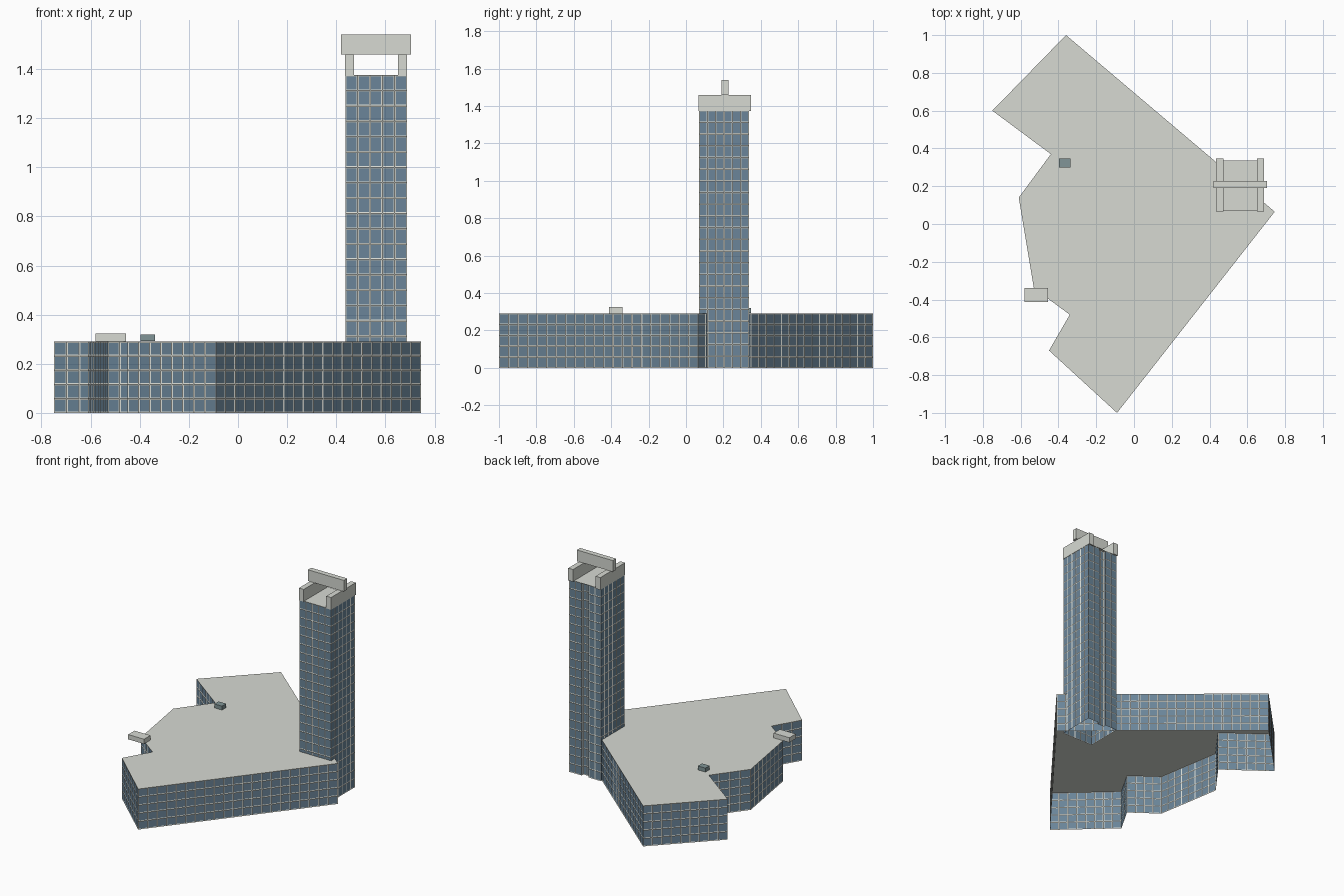
import bpy, bmesh
from mathutils import Vector

if "Cube" in bpy.data.objects:
    bpy.data.objects.remove(bpy.data.objects["Cube"])


def material(name, rgb):
    m = bpy.data.materials.new(name)
    m.diffuse_color = (*rgb, 1)
    m.use_nodes = True
    m.node_tree.nodes["Principled BSDF"].inputs["Base Color"].default_value = m.diffuse_color
    return m


concrete = material("pale concrete", (0.68, 0.70, 0.65))
glass = material("blue grey glass", (0.145, 0.235, 0.32))
teal = material("grey teal", (0.22, 0.30, 0.31))


def finish(bm, name, mats):
    mesh = bpy.data.meshes.new(name)
    bm.to_mesh(mesh)
    bm.free()
    for m in mats:
        mesh.materials.append(m)
    ob = bpy.data.objects.new(name, mesh)
    bpy.context.collection.objects.link(ob)
    return ob


def box(name, lo, hi, mat):
    bm = bmesh.new()
    bmesh.ops.create_cube(bm, size=1)
    for v in bm.verts:
        v.co = [l + (c + 0.5) * (h - l) for l, h, c in zip(lo, hi, v.co)]
    return finish(bm, name, [mat])


def window_wall(bm, a, b, height, cols, rows, frame):
    """One wall sheet of cells, each inset to a recessed pane."""
    a, b = Vector((*a, 0)), Vector((*b, 0))
    grid = [[bm.verts.new(a.lerp(b, i / cols) + Vector((0, 0, height * j / rows)))
             for i in range(cols + 1)] for j in range(rows + 1)]
    cells = [bm.faces.new((grid[j][i], grid[j][i + 1], grid[j + 1][i + 1], grid[j + 1][i]))
             for j in range(rows) for i in range(cols)]
    bm.normal_update()
    bmesh.ops.inset_individual(bm, faces=cells, thickness=frame, depth=-0.002)
    for f in cells:
        f.material_index = 1


def building(name, plan, roof, height, rows, frame, columns):
    """Window walls around a counter-clockwise plan, with a flat roof."""
    bm = bmesh.new()
    for k, a in enumerate(plan):
        b = plan[(k + 1) % len(plan)]
        length = (Vector(b) - Vector(a)).length
        window_wall(bm, a, b, height, columns(length), rows, frame)
    bm.faces.new([bm.verts.new((x, y, height)) for x, y in roof])
    return finish(bm, name, [concrete, glass])


# Low wide podium
podium_plan = [(-0.36, 1.0), (-0.75, 0.60), (-0.44, 0.37), (-0.61, 0.14),
               (-0.53, -0.34), (-0.34, -0.48), (-0.45, -0.67), (-0.09, -1.0),
               (0.745, 0.065)]
building("podium", podium_plan, podium_plan, 0.29, 5, 0.0075,
         lambda d: max(2, round(d / 0.064)))

# Tower, with a shallow glazed channel down the back
x0, x1, y0, y1 = 0.437, 0.688, 0.07, 0.337
c0, c1, d = 0.535, 0.59, 0.02
tower_plan = [(x0, y0), (x1, y0), (x1, y1), (c1, y1), (c1, y1 - d),
              (c0, y1 - d), (c0, y1), (x0, y1)]
tower_roof = [(x0, y0), (x1, y0), (x1, y1), (x0, y1)]
building("tower", tower_plan, tower_roof, 1.375, 22, 0.0065,
         lambda d: 1 if d < 0.04 else 6 if d > 0.26 else max(2, round(d / 0.05)))

# Crown: two side parapets carrying a cross beam
for side, xa in (("left", 0.435), ("right", 0.651)):
    box(side + "_parapet", (xa, 0.067, 1.372), (xa + 0.038, 0.347, 1.46), concrete)
box("crown_beam", (0.42, 0.19, 1.46), (0.705, 0.227, 1.54), concrete)

# Rooftop extras: entrance canopy and small plant box
box("entrance_canopy", (-0.58, -0.412, 0.29), (-0.455, -0.34, 0.324), concrete)
box("plant_box", (-0.397, 0.30, 0.292), (-0.337, 0.347, 0.32), teal)
